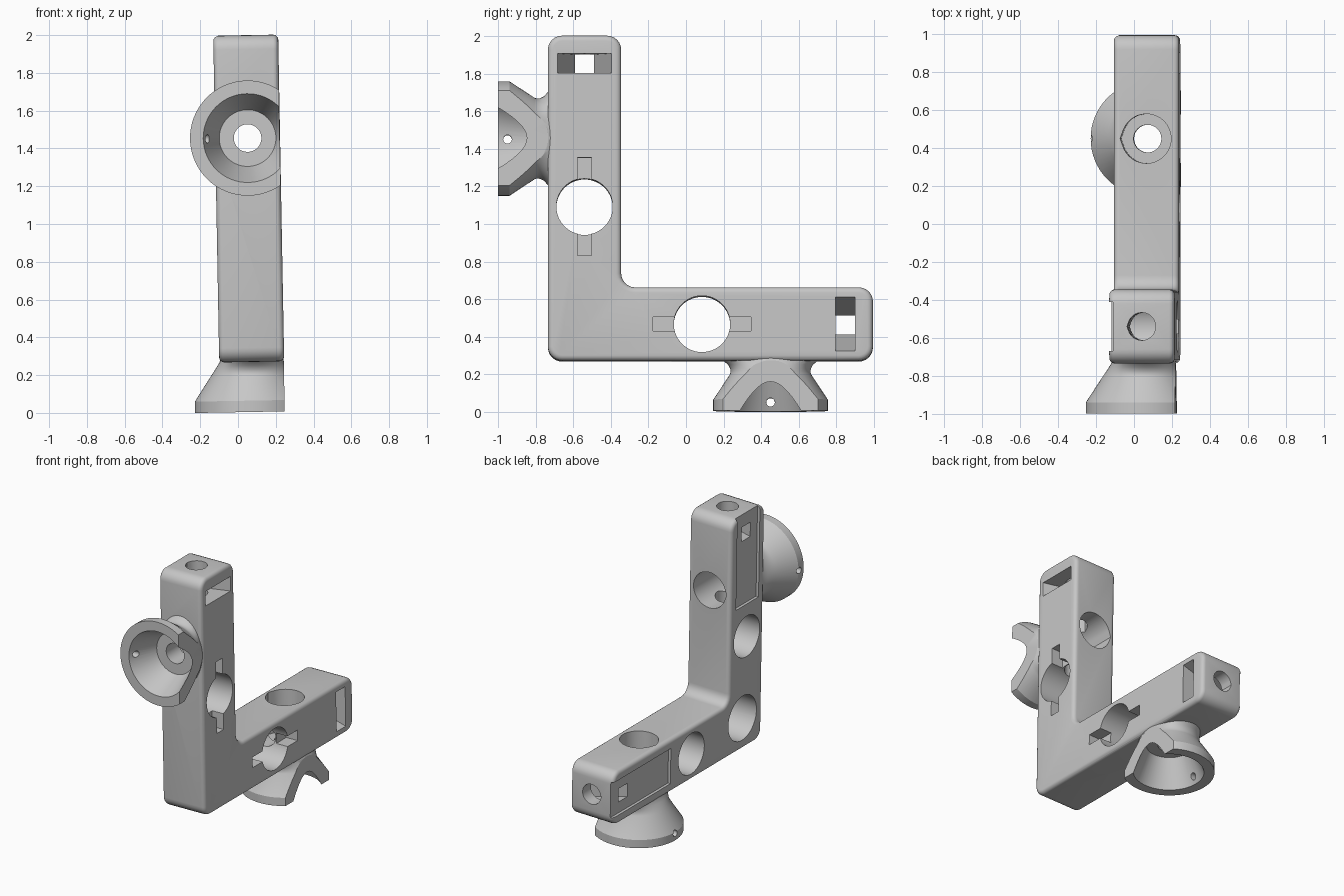
import bpy, bmesh
from math import sin, cos, pi, radians
from mathutils import Matrix, Vector

cube = bpy.data.objects.get("Cube")
if cube:
    bpy.data.objects.remove(cube, do_unlink=True)

grey = bpy.data.materials.new("plain grey")
grey.use_nodes = True
COLOUR = (0.57, 0.57, 0.57, 1)
grey.diffuse_color = COLOUR
grey.node_tree.nodes["Principled BSDF"].inputs["Base Color"].default_value = COLOUR

HALF_X, HALF_V, END = 0.172, 0.195, 1.535   # arm half thickness, half height, length
CONE_U, HOLE_U = 0.99, 0.625                # stations along each arm


# Arm coordinates: x sideways, u along the arm, v across it (inner side positive)
def lower_arm(p):
    return (p[0], p[1] - 0.54, p[2] + 0.465)


def upright(p):
    return (p[0], p[2] - 0.54, p[1] + 0.465)


def loft(name, rings, place):
    bm = bmesh.new()
    loops = [[bm.verts.new(place(p)) for p in ring] for ring in rings]
    n = len(loops[0])
    for a, b in zip(loops, loops[1:]):
        for i in range(n):
            j = (i + 1) % n
            bm.faces.new((a[i], a[j], b[j], b[i]))
    bm.faces.new(loops[0])
    bm.faces.new(loops[-1])
    bmesh.ops.recalc_face_normals(bm, faces=bm.faces)
    mesh = bpy.data.meshes.new(name)
    bm.to_mesh(mesh)
    bm.free()
    mesh.materials.append(grey)
    ob = bpy.data.objects.new(name, mesh)
    bpy.context.collection.objects.link(ob)
    return ob


def turned(name, profile, axis, place, u=0, v=0, tear=False, n=64):
    """Solid along x, u or v from (radius, height, optional second radius); tear adds a point at -x."""
    rings = []
    for r, h, *second in profile:
        r2 = second[0] if second else r
        ring = []
        for i in range(n):
            a = 2 * pi * i / n
            off = abs(a - pi)
            k = 1 / cos(radians(20) - off) if tear and off < radians(20) else 1
            c, s = r * k * cos(a), r2 * k * sin(a)
            ring.append({"x": (h, u + c, v + s),
                         "u": (c, h, v + s),
                         "v": (c, u + s, h)}[axis])
        rings.append(ring)
    return loft(name, rings, place)


def block(name, x, u, v, place, far_v=None):
    """Box between pairs of limits; far_v gives a different v span at the second x."""
    spans = [(x[0], v), (x[1], far_v or v)]
    return loft(name, [[(px, u[0], w[0]), (px, u[1], w[0]), (px, u[1], w[1]), (px, u[0], w[1])]
                       for px, w in spans], place)


def apply_modifiers(ob):
    bpy.context.view_layer.update()
    ev = ob.evaluated_get(bpy.context.evaluated_depsgraph_get())
    mesh = bpy.data.meshes.new_from_object(ev)
    ob.modifiers.clear()
    ob.data = mesh


def combine(ob, other, operation):
    mod = ob.modifiers.new("combine", 'BOOLEAN')
    mod.operation, mod.solver, mod.object = operation, 'EXACT', other
    apply_modifiers(ob)
    bpy.data.objects.remove(other, do_unlink=True)


# Rounded L-shaped body
outline = [(-HALF_V, -HALF_V), (END, -HALF_V), (END, HALF_V),
           (HALF_V, HALF_V), (HALF_V, END), (-HALF_V, END)]
body = loft("angle_bracket", [[(x, u, v) for u, v in outline] for x in (-HALF_X, HALF_X)], lower_arm)
bm = bmesh.new()
bm.from_mesh(body.data)
along_x = [e for e in bm.edges if abs(e.verts[0].co.x - e.verts[1].co.x) > HALF_X]
bmesh.ops.bevel(bm, geom=along_x, offset=0.075, segments=6, profile=0.5, affect='EDGES')
bmesh.ops.recalc_face_normals(bm, faces=bm.faces)
bm.to_mesh(body.data)
bm.free()
bevel = body.modifiers.new("soft_edges", 'BEVEL')
bevel.width, bevel.segments, bevel.limit_method = 0.028, 4, 'ANGLE'
bevel.angle_limit = radians(40)
apply_modifiers(body)

# Cup on the outer side of each arm: flares into the arm lengthwise, sliced flat on one side
CUP = [(0.305, -0.46), (0.305, -0.40), (0.216, -0.265), (0.206, -0.25, 0.212),
       (0.196, -0.235, 0.215), (0.183, -0.215, 0.225), (0.17, -0.194, 0.25), (0.15, -0.12, 0.25)]
for place in (lower_arm, upright):
    cup = turned("cup", CUP, "v", place, u=CONE_U)
    combine(cup, block("trim", (-1, HALF_X - 0.002), (0, 2), (-1, 1), place), 'INTERSECT')
    combine(body, cup, 'UNION')

# Openings repeated on both arms
for place in (lower_arm, upright):
    cutters = [
        turned("cup_hollow", [(0.252, -0.50), (0.15, -0.26)], "v", place, u=CONE_U),
        turned("cup_bore", [(0.073, -0.4), (0.073, 0)], "v", place, u=CONE_U),
        turned("counterbore", [(0.13, -0.11), (0.13, 0.4)], "v", place, u=CONE_U, tear=True),
        turned("pin_hole", [(0.023, -0.5), (0.023, 0)], "x", place, u=CONE_U, v=-0.41, n=20),
        turned("cross_hole", [(0.15, -0.4), (0.15, 0.4)], "x", place, u=HOLE_U),
        block("key_slot", (0.08, 0.4), (HOLE_U - 0.26, HOLE_U + 0.26), (-0.038, 0.038), place),
        turned("end_bore", [(0.073, 0.7), (0.073, 1.8)], "u", place, tear=True),
        block("side_recess", (-0.4, -HALF_X + 0.02), (0.865, 1.8), (-0.13, 0.13), place),
        block("window", (-HALF_X - 0.02, HALF_X + 0.02), (1.335, 1.44), (-0.038, 0.038), place,
              far_v=(-0.15, 0.15)),
    ]
    for cutter in cutters:
        combine(body, cutter, 'DIFFERENCE')

# Blind pocket at the corner
combine(body, turned("corner_pocket", [(0.163, -0.4), (0.163, 0.12)], "x", lower_arm, u=0.035, v=0.035),
        'DIFFERENCE')

# Slight lean about the foot of the corner
pivot = Vector((0, 0, 0.27))
lean = (Matrix.Translation(pivot + Vector((0.0725, 0, 0)))
        @ Matrix.Rotation(radians(-1.05), 4, 'Y') @ Matrix.Translation(-pivot))
body.data.transform(lean)

bpy.ops.object.select_all(action='DESELECT')
body.select_set(True)
bpy.context.view_layer.objects.active = body
bpy.ops.object.shade_smooth_by_angle(angle=radians(30))
